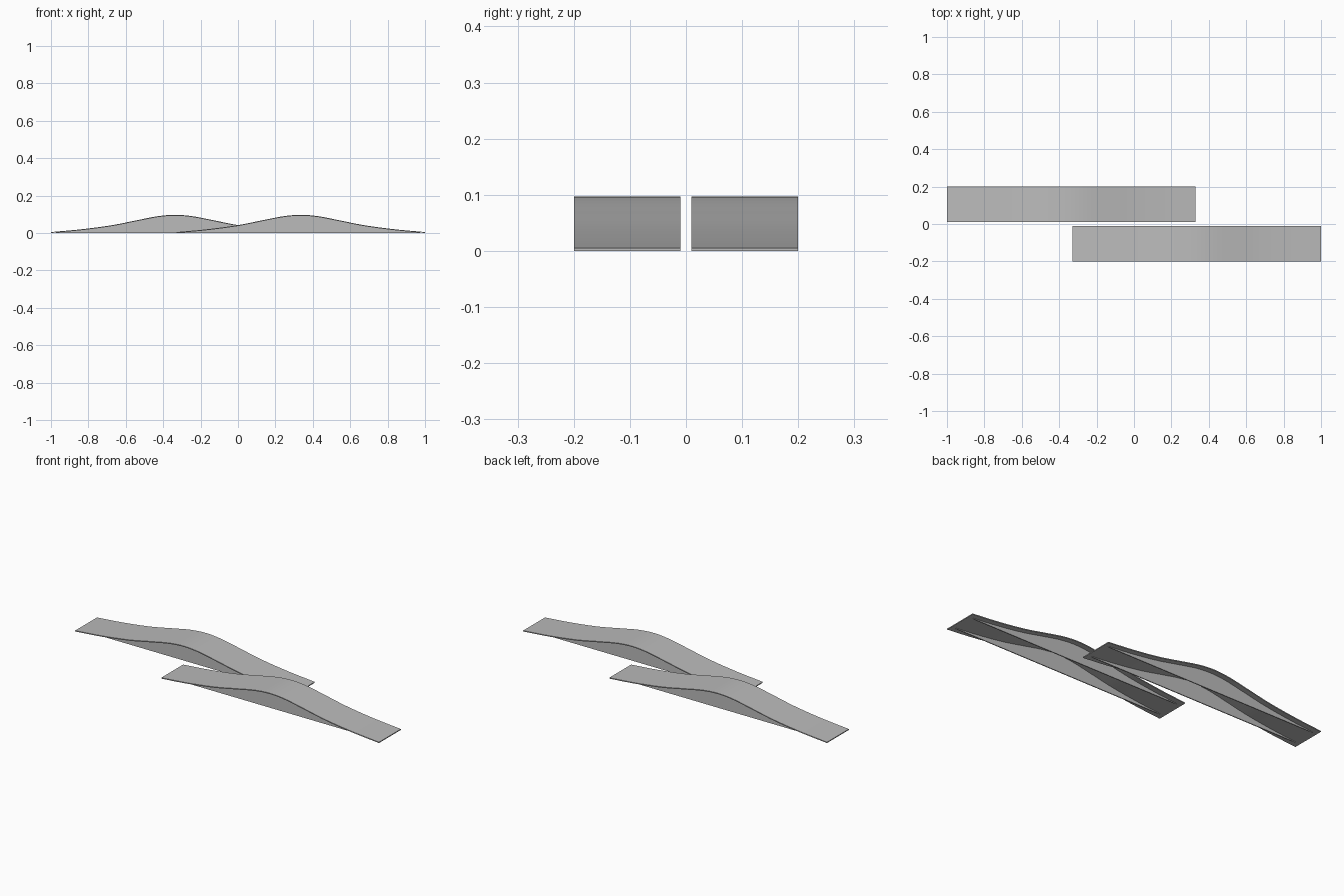
import bpy, bmesh, math
from mathutils import Vector
from mathutils.geometry import interpolate_bezier

cube = bpy.data.objects.get("Cube")
if cube:
    bpy.data.objects.remove(cube, do_unlink=True)

grey = bpy.data.materials.new("grey")
grey.use_nodes = True
grey.diffuse_color = (0.5, 0.5, 0.5, 1)
grey.node_tree.nodes["Principled BSDF"].inputs["Base Color"].default_value = (0.5, 0.5, 0.5, 1)

HALF = 0.664      # half length of a ramp
WIDTH = 0.19
THICK = 0.005     # deck and side plate thickness
INSET = 0.03      # deck overhang beyond the side plates

# Half of the deck's upper profile: distance from the crest, height
half = [(0, 0.097), (0.09, 0.09), (0.2, 0.069), (0.336, 0.042),
        (0.5, 0.02), (HALF, THICK)]


def smooth_profile():
    """Mirror the half profile and round it with Bezier segments."""
    pts = [Vector((-x, z)) for x, z in reversed(half[1:])] + [Vector(p) for p in half]
    last = len(pts) - 1
    tan = [(pts[min(i + 1, last)] - pts[max(i - 1, 0)]).normalized() for i in range(last + 1)]
    out = [pts[0]]
    for i in range(last):
        a, b = pts[i], pts[i + 1]
        h = (b - a).length / 3
        out += interpolate_bezier(a, a + tan[i] * h, b - tan[i + 1] * h, b, 7)[1:]
    return out


def strip(name, upper, lower, y0, y1, x):
    """Solid between two matching profile lines, from y0 to y1."""
    bm = bmesh.new()
    rings = [[bm.verts.new((x + p.x, y, p.y)) for p, y in
              ((u, y0), (u, y1), (l, y1), (l, y0))] for u, l in zip(upper, lower)]
    for a, b in zip(rings, rings[1:]):
        for k in range(4):
            n = (k + 1) % 4
            bm.faces.new((a[k], a[n], b[n], b[k]))
    bm.faces.new(rings[0])
    bm.faces.new(rings[-1])
    bmesh.ops.recalc_face_normals(bm, faces=bm.faces)
    mesh = bpy.data.meshes.new(name)
    bm.to_mesh(mesh)
    bm.free()
    mesh.polygons.foreach_set("use_smooth", [True] * len(mesh.polygons))
    mesh.set_sharp_from_angle(angle=math.radians(30))
    mesh.materials.append(grey)
    obj = bpy.data.objects.new(name, mesh)
    bpy.context.collection.objects.link(obj)


top = smooth_profile()
under = [Vector((p.x, max(p.y - THICK, 0))) for p in top]
wall_top = [p for p in under if p.y > 0.001]
wall_base = [Vector((p.x, 0)) for p in wall_top]

# Two staggered ramps, each a curved deck on two inset side plates, open below
for side, x, y in (("front", 1 - HALF, -0.2), ("back", HALF - 1, 0.2 - WIDTH)):
    strip(side + "_ramp_deck", top, under, y, y + WIDTH, x)
    for label, y0 in (("front", y + INSET), ("back", y + WIDTH - INSET - THICK)):
        strip(f"{side}_ramp_{label}_side_plate", wall_top, wall_base, y0, y0 + THICK, x)
